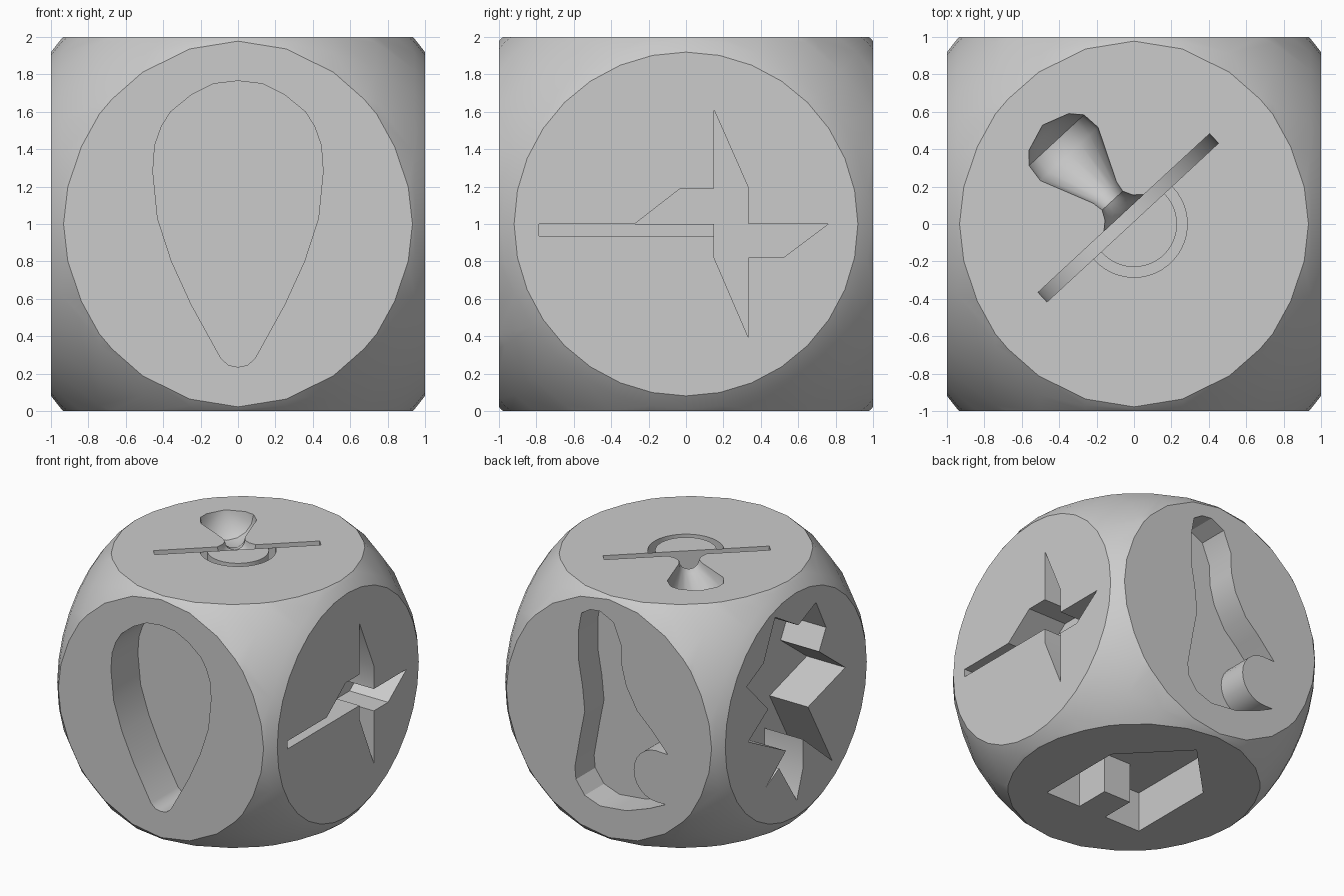
import bpy, bmesh, math
from mathutils import Matrix, Vector

default = bpy.data.objects.get("Cube")
if default:
    bpy.data.objects.remove(default, do_unlink=True)

CENTRE = Vector((0, 0, 1))
X, Y, Z = Vector((1, 0, 0)), Vector((0, 1, 0)), Vector((0, 0, 1))

grey = bpy.data.materials.new("light_grey")
grey.use_nodes = True
colour = (0.6, 0.6, 0.6, 1)
grey.diffuse_color = colour
grey.node_tree.nodes["Principled BSDF"].inputs["Base Color"].default_value = colour


def make_object(name, bm):
    bmesh.ops.recalc_face_normals(bm, faces=bm.faces[:])
    mesh = bpy.data.meshes.new(name)
    bm.to_mesh(mesh)
    bm.free()
    obj = bpy.data.objects.new(name, mesh)
    bpy.context.collection.objects.link(obj)
    mesh.materials.append(grey)
    obj.location = CENTRE
    return obj


def cut(cutter, operation="DIFFERENCE"):
    """Apply a boolean to the die and throw the cutter away."""
    bpy.context.view_layer.update()
    bpy.ops.object.select_all(action="DESELECT")
    bpy.context.view_layer.objects.active = die
    die.select_set(True)
    mod = die.modifiers.new("cut", "BOOLEAN")
    mod.operation = operation
    mod.solver = "EXACT"
    mod.object = cutter
    bpy.ops.object.modifier_apply(modifier=mod.name)
    bpy.data.objects.remove(cutter, do_unlink=True)


def carve(name, points, right, up, depth):
    """Sink a flat outline into the die face spanned by right and up."""
    out = right.cross(up)
    bm = bmesh.new()
    verts = [bm.verts.new(right * u + up * v + out * (1 - depth)) for u, v in points]
    face = bm.faces.new(verts)
    new = bmesh.ops.extrude_face_region(bm, geom=[face])["geom"]
    moved = [g for g in new if isinstance(g, bmesh.types.BMVert)]
    bmesh.ops.translate(bm, verts=moved, vec=out * (depth + 0.2))
    cut(make_object(name, bm))


def carve_turned(name, profile, axis, segments):
    """Sink a solid of revolution, profile of (distance, radius), lying on the top."""
    bm = bmesh.new()
    side = axis.cross(Z)
    verts = [bm.verts.new(Z + axis * t + side * r) for t, r in profile]
    edges = [bm.edges.new(pair) for pair in zip(verts, verts[1:])]
    bmesh.ops.spin(bm, geom=verts + edges, cent=Z, axis=axis,
                   angle=math.tau, steps=segments)
    bmesh.ops.remove_doubles(bm, verts=bm.verts[:], dist=0.0005)
    cut(make_object(name, bm))


# Rounded body: an ellipsoid trimmed by a cube
bm = bmesh.new()
bmesh.ops.create_uvsphere(bm, u_segments=32, v_segments=16, radius=1.4)
bmesh.ops.rotate(bm, verts=bm.verts[:], matrix=Matrix.Rotation(math.pi / 2, 3, "Y"))
bmesh.ops.scale(bm, verts=bm.verts[:], vec=(0.954, 1, 1))
die = make_object("die", bm)
bm = bmesh.new()
bmesh.ops.create_cube(bm, size=2)
cut(make_object("trim", bm), "INTERSECT")

# Front: teardrop
half = [(0.13, 0.75), (0.25, 0.69), (0.36, 0.6), (0.41, 0.52), (0.445, 0.42),
        (0.455, 0.28), (0.43, 0.03), (0.355, -0.2), (0.25, -0.43), (0.09, -0.72),
        (0.05, -0.755)]
teardrop = [(0, 0.765)] + half + [(0, -0.765)] + [(-u, v) for u, v in half[::-1]]
carve("teardrop", teardrop, X, Z, 0.35)

# Right: aeroplane with a thin tail boom
plane = [(0.15, 0.61), (0.335, 0.19), (0.335, 0), (0.76, 0), (0.52, -0.18),
         (0.335, -0.18), (0.335, -0.61), (0.15, -0.18), (0.15, 0), (-0.275, 0),
         (-0.03, 0.19), (0.15, 0.19)]
carve("aeroplane", plane, Y, Z, 0.35)
boom = [(-0.785, -0.065), (0.152, -0.065), (0.152, 0.0), (-0.785, 0.0)]
carve("tail_boom", boom, Y, Z, 0.2)

# Back: boot with a round bite above the toe
bite = [(0.43 + 0.205 * math.cos(math.radians(a)), -0.36 + 0.21 * math.sin(math.radians(a)))
        for a in range(90, 271, 15)]
boot = [(-0.25, 0.8), (-0.17, 0.85), (-0.08, 0.86), (0.04, 0.8), (0.11, 0.63),
        (0.115, 0.465), (0.155, 0.31), (0.255, 0.13), (0.374, 0.02), (0.535, -0.155)]
boot += bite
boot += [(0.515, -0.57), (0.37, -0.64), (0.16, -0.715), (-0.08, -0.74), (-0.22, -0.69),
         (-0.3, -0.58), (-0.31, -0.48), (-0.26, -0.2), (-0.22, 0), (-0.24, 0.2),
         (-0.275, 0.4), (-0.275, 0.66)]
carve("boot", boot, -X, Z, 0.25)

# Left: jagged burst
burst = [(-0.27, 0.82), (0.03, 0.64), (0.26, 0.74), (0.39, 0.485), (0.3, 0.32),
         (0.64, 0.06), (0.156, -0.08), (0.47, -0.64), (0.09, -0.32), (0.09, -0.56),
         (0.01, -0.79), (-0.22, -0.44), (-0.39, -0.53), (-0.13, -0.33), (-0.62, -0.07),
         (-0.36, 0.1), (-0.64, 0.39), (-0.42, 0.5)]
carve("burst", burst, -Y, Z, 0.35)

# Bottom: house with a doorway
house = [(0.45, 0.48), (0.45, -0.27), (0, -0.73), (-0.45, -0.27), (-0.45, 0.48),
         (-0.12, 0.48), (-0.12, 0.19), (0.13, 0.19), (0.13, 0.48)]
carve("house", house, X, -Y, 0.33)

# Top: dummy with a round shield, a teat and a ring handle
axis = Vector((-0.68, 0.735, 0)).normalized()
carve_turned("shield", [(0.01, 0), (0.01, 0.625), (0.08, 0.625), (0.08, 0)], axis, 48)
teat = [(0.04, 0), (0.04, 0.18), (0.08, 0.145), (0.12, 0.1), (0.17, 0.075),
        (0.23, 0.085), (0.51, 0.21), (0.61, 0.2), (0.67, 0.145), (0.72, 0)]
carve_turned("teat", teat, axis, 16)
aim = math.atan2(-axis.y, -axis.x)
angles = [aim + math.radians(a) for a in range(-92, 93, 8)]
ring = [(0.285 * math.cos(a), 0.285 * math.sin(a)) for a in angles]
ring += [(0.23 * math.cos(a), 0.23 * math.sin(a)) for a in angles[::-1]]
carve("ring_handle", ring, X, Y, 0.2)

# Smooth the rounded areas and keep the cut edges crisp
bpy.ops.object.select_all(action="DESELECT")
die.select_set(True)
bpy.context.view_layer.objects.active = die
bpy.ops.object.shade_smooth_by_angle(angle=math.radians(30))
